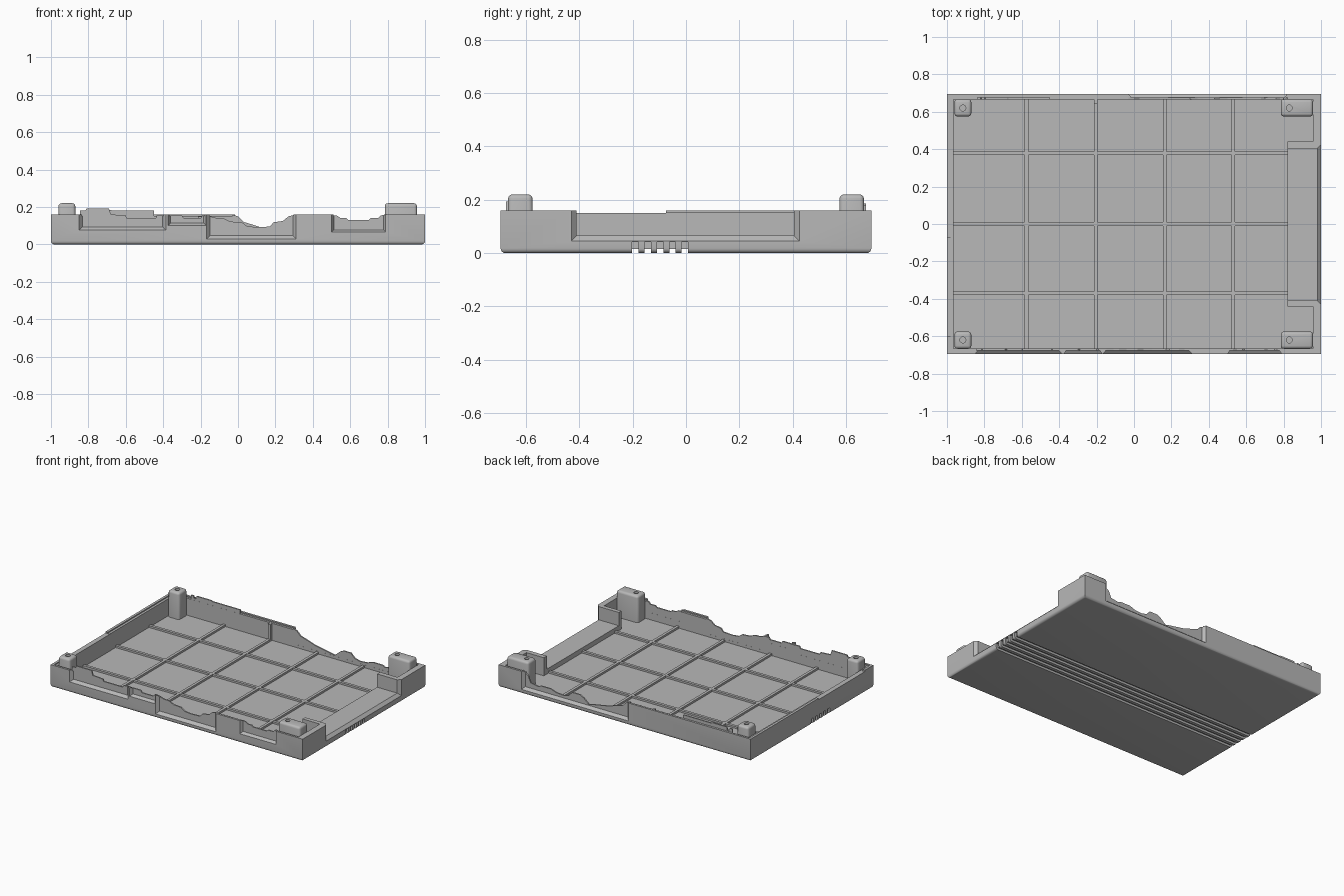
import bpy, bmesh, math
from mathutils import Vector

if "Cube" in bpy.data.objects:
    bpy.data.objects.remove(bpy.data.objects["Cube"])

grey = bpy.data.materials.new("grey_plastic")
grey.diffuse_color = (0.48, 0.48, 0.48, 1)
grey.use_nodes = True
grey.node_tree.nodes["Principled BSDF"].inputs["Base Color"].default_value = grey.diffuse_color


def finish(name, bm):
    bmesh.ops.recalc_face_normals(bm, faces=bm.faces)
    me = bpy.data.meshes.new(name)
    bm.to_mesh(me)
    bm.free()
    me.materials.append(grey)
    ob = bpy.data.objects.new(name, me)
    bpy.context.collection.objects.link(ob)
    return ob


def add_box(bm, lo, hi):
    vs = bmesh.ops.create_cube(bm, size=1)["verts"]
    for v in vs:
        v.co = Vector([lo[i] if v.co[i] < 0 else hi[i] for i in range(3)])
    return vs


def boxes(name, *pairs):
    bm = bmesh.new()
    for lo, hi in pairs:
        add_box(bm, lo, hi)
    return finish(name, bm)


def prism(name, pts, offset):
    """Extrude a closed 3D outline along an offset."""
    bm = bmesh.new()
    f = bm.faces.new([bm.verts.new(p) for p in pts])
    geo = bmesh.ops.extrude_face_region(bm, geom=[f])["geom"]
    bmesh.ops.translate(bm, vec=offset, verts=[g for g in geo if isinstance(g, bmesh.types.BMVert)])
    return finish(name, bm)


def loft(name, loops):
    """Join matching four-point loops into a capped solid."""
    bm = bmesh.new()
    rows = [[bm.verts.new(p) for p in lp] for lp in loops]
    for a, b in zip(rows, rows[1:]):
        for i in range(4):
            bm.faces.new((a[i], a[(i + 1) % 4], b[(i + 1) % 4], b[i]))
    bm.faces.new(rows[0])
    bm.faces.new(rows[-1])
    return finish(name, bm)


def cut(ob, cutter):
    m = ob.modifiers.new("cut", "BOOLEAN")
    m.object, m.operation, m.solver = cutter, "DIFFERENCE", "EXACT"
    bpy.context.view_layer.objects.active = ob
    bpy.ops.object.modifier_apply(modifier=m.name)
    bpy.data.objects.remove(cutter)


def smooth(ob):
    bpy.ops.object.select_all(action="DESELECT")
    ob.select_set(True)
    bpy.context.view_layer.objects.active = ob
    bpy.ops.object.shade_smooth_by_angle(angle=math.radians(30))


# Tray body with rounded lower edges
bm = bmesh.new()
add_box(bm, (-1, -0.695, 0), (1, 0.695, 0.16))
low = [e for e in bm.edges if all(v.co.z < 0.01 for v in e.verts)]
bmesh.ops.bevel(bm, geom=low, offset=0.018, segments=4, profile=0.5, affect="EDGES")
tray = finish("tray", bm)

# Interior cavity, leaving a solid deck on the right side
FLOOR = 0.03
outline = [(-.965, -.665), (.958, -.665), (.958, -.44), (.82, -.44),
           (.82, .44), (.958, .44), (.958, .665), (-.965, .665)]
cut(tray, prism("cavity", [(x, y, FLOOR) for x, y in outline], (0, 0, 0.3)))

# Lip step around the inside of the rim
lip = [(-.982, -.68), (.958, -.68), (.958, -.46), (.95, -.46),
       (.95, .46), (.958, .46), (.958, .68), (-.982, .68)]
walls = [(lip[0], (-.96, .68)), ((-.97, -.68), (.958, -.66)), ((-.97, .66), (.958, .68))]
for a, b in walls:
    cut(tray, boxes("lip", ((*a, .152), (*b, .3))))

# Lowered stretch of the left rim
cut(tray, boxes("left_rim_cut", ((-1.1, -.6, .15), (-.95, -.075, .3))))

# Flared openings through front and back walls: side, x range, sill height, flare
openings = [(-1, -.85, -.385, .075, .02), (-1, -.375, -.17, .10, .015),
            (-1, -.168, .312, .028, .022), (-1, .50, .79, .065, .015),
            (1, -.03, .82, .03, .02)]
for s, x0, x1, z, d in openings:
    def ring(y, k):
        return [(x0 + k, s * y, z + k), (x1 - k, s * y, z + k), (x1 - k, s * y, .3), (x0 + k, s * y, .3)]
    cut(tray, loft("wall_opening", [ring(.72, -d), ring(.672, d), ring(.655, d)]))

# Wide flared opening on the right side
def side_ring(x, k):
    return [(x, -.43 + k, .045 + k), (x, .425 - k, .045 + k), (x, .425 - k, .3), (x, -.43 + k, .3)]
cut(tray, loft("side_opening", [side_ring(1.02, -.02), side_ring(.98, .02), side_ring(.8, .02)]))

# Grooves along the underside, deeper at both ends
GROOVES = [-.19 + i * .0465 for i in range(5)]
cut(tray, boxes("grooves", *[((-1.1, y - .012, -.1), (1.1, y + .012, .015)) for y in GROOVES]))
for x in (-1, 1):
    cut(tray, boxes("groove_ends", *[((x - .015, y - .012, -.1), (x + .015, y + .012, .042)) for y in GROOVES]))
smooth(tray)

# Thin irregular inner walls behind the openings: (x, top height)
profiles = {
    "front_left_wall": (-1, [(-.845, .18), (-.815, .18), (-.81, .193), (-.69, .193), (-.68, .16), (-.6, .155),
                             (-.595, .14), (-.44, .14), (-.435, .155), (-.375, .155)], .06),
    "front_small_wall": (-1, [(-.37, .155), (-.3, .155), (-.29, .14), (-.2, .14), (-.19, .155), (-.165, .155)], .08),
    "front_middle_wall": (-1, [(-.16, .152), (-.11, .14), (-.08, .14), (-.04, .122), (.02, .118), (.05, .097),
                               (.10, .092), (.17, .095), (.19, .118), (.24, .125), (.27, .15), (.305, .158)], .028),
    "front_right_wall": (-1, [(.505, .155), (.53, .153), (.55, .14), (.58, .14), (.59, .13), (.70, .13),
                              (.71, .14), (.75, .14), (.765, .155), (.785, .158)], .06),
    "back_wall": (1, [(-.03, .158), (0, .15), (.03, .12), (.08, .105), (.14, .085), (.25, .065), (.3, .055),
                      (.34, .09), (.37, .105), (.43, .105), (.46, .075), (.5, .065), (.56, .07), (.6, .085),
                      (.68, .085), (.7, .075), (.76, .085), (.78, .13), (.82, .158)], .03),
    "back_raised_strip": (1, [(-.84, .182), (-.82, .182), (-.815, .165), (-.80, .165), (-.795, .185),
                              (-.68, .185), (-.67, .18), (-.45, .18)], .1),
}
for name, (s, top, base) in profiles.items():
    pts = [(x, s * .6655, z) for x, z in top]
    pts += [(top[-1][0], s * .6655, base), (top[0][0], s * .6655, base)]
    prism(name, pts, (0, s * .0095, 0))

# Stiffening rib grid on the floor
for x in (-.575, -.205, .165, .53):
    boxes("floor_rib_lengthwise", ((x - .01, -.667, FLOOR - .005), (x + .01, .667, FLOOR + .014)))
for y in (-.37, 0, .378):
    boxes("floor_rib_crosswise", ((-.967, y - .01, FLOOR - .005), (.822, y + .01, FLOOR + .0135)))
boxes("back_wall_rib", ((-.215, .645, FLOOR), (-.195, .667, .15)))

# Corner posts with screw holes
for x0, x1, hx in ((-.96, -.87, -.915), (.785, .957, .83)):
    for s in (-1, 1):
        bm = bmesh.new()
        y0, y1 = sorted((s * .575, s * .667))
        add_box(bm, (x0, y0, FLOOR - .005), (x1, y1, .22))
        edges = [e for e in bm.edges if max(v.co.z for v in e.verts) > .2]
        bmesh.ops.bevel(bm, geom=edges, offset=.016, segments=3, profile=.5, affect="EDGES")
        post = finish("corner_post", bm)
        bm = bmesh.new()
        bmesh.ops.create_cone(bm, cap_ends=True, segments=20, radius1=.016, radius2=.016, depth=.1)
        bmesh.ops.translate(bm, vec=(hx, s * .62, .23), verts=bm.verts)
        cut(post, finish("screw_hole", bm))
        smooth(post)
